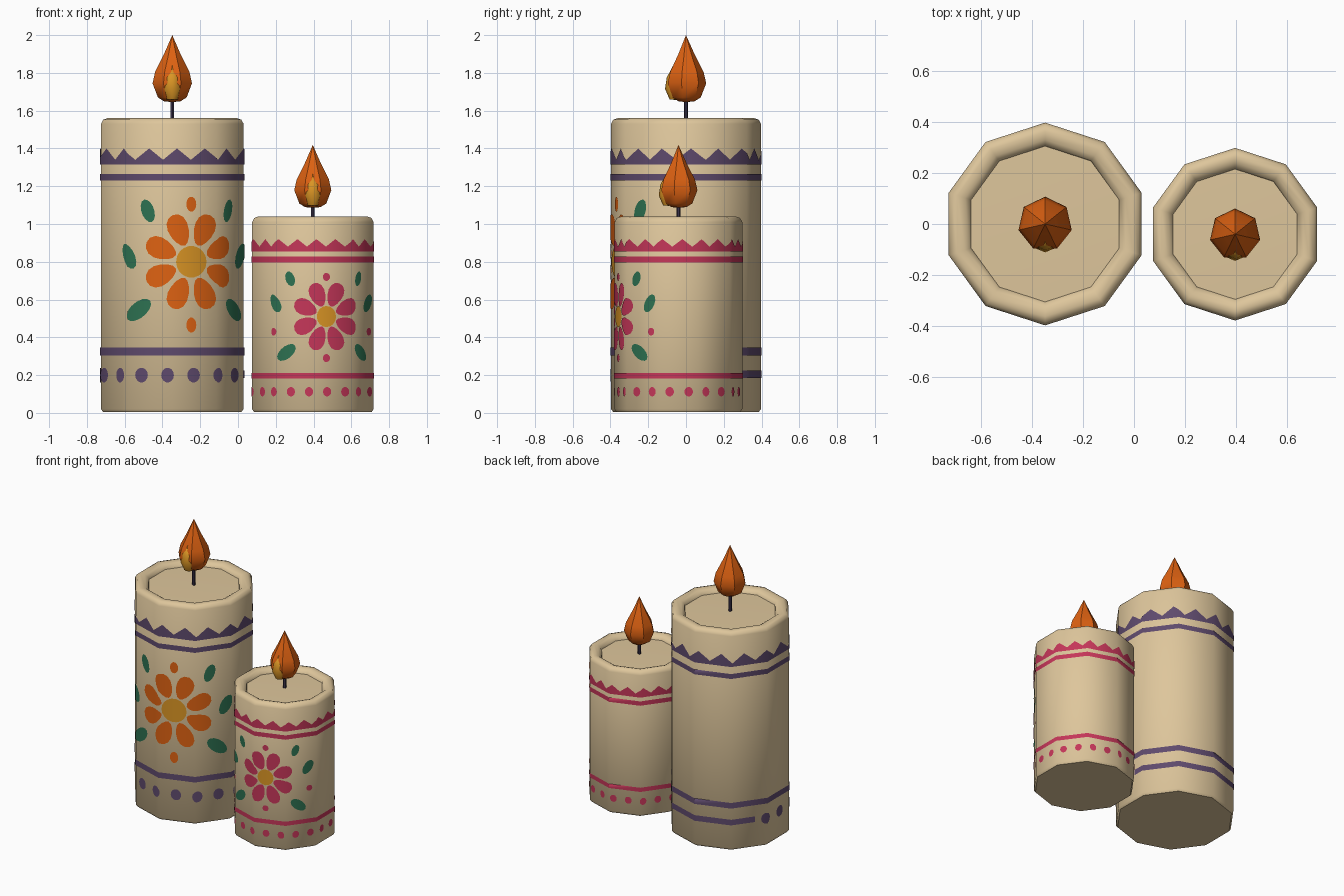
import bpy, bmesh, math
from mathutils import Vector

if "Cube" in bpy.data.objects:
    bpy.data.objects.remove(bpy.data.objects["Cube"])

N = 10  # sides of each candle


def mat(name, rgb):
    m = bpy.data.materials.new(name)
    m.diffuse_color = (*rgb, 1)
    m.use_nodes = True
    m.node_tree.nodes["Principled BSDF"].inputs["Base Color"].default_value = m.diffuse_color
    return m


CREAM = mat("cream_wax", (0.73, 0.565, 0.33))
ORANGE = mat("orange", (0.73, 0.122, 0.006))
YELLOW = mat("golden_yellow", (0.70, 0.30, 0.018))
PURPLE = mat("purple", (0.114, 0.069, 0.153))
PINK = mat("raspberry", (0.56, 0.037, 0.10))
GREEN = mat("leaf_green", (0.027, 0.168, 0.084))
WICK = mat("dark_wick", (0.04, 0.03, 0.065))


def finish(name, bm, material):
    me = bpy.data.meshes.new(name)
    bm.to_mesh(me)
    bm.free()
    ob = bpy.data.objects.new(name, me)
    bpy.context.collection.objects.link(ob)
    me.materials.append(material)
    me.shade_smooth()
    return ob


def lathe(name, profile, sides, cx, cy, material):
    """Turn a (radius, z) profile around a vertical axis."""
    bm = bmesh.new()
    rings = []
    for r, z in profile:
        rings.append([bm.verts.new((cx + r * math.cos(math.pi / 2 + math.tau * i / sides),
                                    cy + r * math.sin(math.pi / 2 + math.tau * i / sides), z))
                      for i in range(sides)])
    for a, b in zip(rings, rings[1:]):
        for i in range(sides):
            j = (i + 1) % sides
            bm.faces.new((a[i], a[j], b[j], b[i]))
    bmesh.ops.remove_doubles(bm, verts=bm.verts, dist=1e-5)
    bmesh.ops.recalc_face_normals(bm, faces=bm.faces)
    ob = finish(name, bm, material)
    ob.data.set_sharp_from_angle(angle=math.radians(46))
    return ob


# --- flat painted shapes, in (distance along the wall, height) ---
def oval(u, z, length, width, angle=0, n=14, egg=0.0):
    c, s = math.cos(angle), math.sin(angle)
    pts = []
    for i in range(n):
        t = math.tau * i / n
        a = math.cos(t) * length / 2
        b = math.sin(t) * width / 2 * (1 + egg * math.cos(t))
        pts.append((u + a * c - b * s, z + a * s + b * c))
    return pts


def rect(u0, u1, z0, z1):
    return [(u0, z0), (u1, z0), (u1, z1), (u0, z1)]


def zigzag(P, teeth, phase, z0, zlow, zhigh):
    h = P / teeth / 2
    out = []
    for k in range(teeth):
        p = phase + 2 * h * k
        out.append([(p - h, z0), (p, z0), (p, zhigh), (p - h, zlow)])
        out.append([(p, z0), (p + h, z0), (p + h, zlow), (p, zhigh)])
    return out


def petals(u, z, r0, r1, width):
    out = []
    for k in range(8):
        a = math.radians(22.5 + 45 * k)
        m = (r0 + r1) / 2
        out.append(oval(u + m * math.cos(a), z + m * math.sin(a), r1 - r0, width, a, egg=0.25))
    return out


def leaves(u, z, specs):
    """Mirrored leaves on both sides of a flower."""
    out = []
    for du, dz, ln, w, deg in specs:
        a = math.radians(deg)
        out.append(oval(u - du, z + dz, ln, w, a))
        out.append(oval(u + du, z + dz, ln, w, math.pi - a))
    return out


def paint(name, shapes, cx, cy, R, material):
    """Wrap flat shapes round the ten-sided wall as a thin skin."""
    s = 2 * R * math.sin(math.pi / N)
    bm = bmesh.new()
    for sh in shapes:
        bm.faces.new([bm.verts.new((u, 0, z)) for u, z in sh])
    for k in range(-N, 2 * N):
        bmesh.ops.bisect_plane(bm, geom=bm.verts[:] + bm.edges[:] + bm.faces[:],
                               plane_co=(k * s, 0, 0), plane_no=(1, 0, 0))

    def corner(k):
        a = -math.pi / 2 + math.tau * k / N
        return Vector((math.cos(a), math.sin(a), 0)) * (R + 0.004)

    for v in bm.verts:
        k = math.floor(v.co.x / s)
        p = corner(k).lerp(corner(k + 1), v.co.x / s - k)
        v.co = (cx + p.x, cy + p.y, v.co.z)
    ob = finish(name, bm, material)
    # shade like the round wall beneath
    ob.data.normals_split_custom_set_from_vertices(
        [Vector((v.co.x - cx, v.co.y - cy, 0)).normalized() for v in ob.data.vertices])


def candle(tag, cx, cy, R, Ri, H, fz, k):
    """Wax body with rounded rim, wick, flame and flame core."""
    lathe(tag + "_candle_body",
          [(0, 0.005), (R * 0.97, 0.005), (R, 0.02), (R, H - 0.03), (R - 0.012, H - 0.008),
           (R - 0.035, H), (Ri + 0.02, H - 0.006), (Ri, H - 0.02), (Ri - 0.005, H - 0.035),
           (0, H - 0.03)], N, cx, cy, CREAM)
    lathe(tag + "_wick", [(0, H - 0.04), (0.011, H - 0.04), (0.011, fz + 0.03), (0, fz + 0.03)],
          6, cx, cy, WICK)
    flame = [(0, 0), (0.045, 0.005), (0.078, 0.025), (0.107, 0.10), (0.093, 0.16),
             (0.047, 0.25), (0, 0.355)]
    core = [(0, 0.012), (0.03, 0.015), (0.054, 0.07), (0.045, 0.13), (0, 0.215)]
    lathe(tag + "_flame", [(r * k, fz + z * k) for r, z in flame], 7, cx, cy, ORANGE)
    lathe(tag + "_flame_core", [(r * k, fz + z * k) for r, z in core], 8, cx, cy - 0.057 * k, YELLOW)


# --- tall candle: purple borders, orange flower ---
T = (-0.348, 0.0, 0.397)
P = 20 * T[2] * math.sin(math.pi / N)
candle("tall", -0.348, 0.0, 0.397, 0.31, 1.56, 1.645, 1.0)
border = zigzag(P, 16, 0.026, 1.315, 1.34, 1.40)
border += [rect(-P / 2, P / 2, 1.23, 1.265), rect(-P / 2, P / 2, 0.305, 0.345)]
border += [oval(-0.026 + 0.1435 * i, 0.2, 0.07, 0.078) for i in range(-5, 5)]
border.append(rect(0.66, P - 0.82, 0.185, 0.225))  # dots merge to a stripe at the back
paint("tall_borders", border, *T, PURPLE)
fu, fz = 0.105, 0.80
paint("tall_flower_petals", petals(fu, fz, 0.092, 0.268, 0.112)
      + [oval(fu, fz + z, 0.055, 0.08) for z in (0.305, -0.335)], *T, ORANGE)
paint("tall_flower_centre", [oval(fu, fz, 0.168, 0.168, n=18)], *T, YELLOW)
paint("tall_leaves", leaves(fu, fz, [(0.24, 0.27, 0.125, 0.07, 110), (0.35, 0.03, 0.145, 0.075, 117),
                                     (0.29, -0.255, 0.16, 0.085, 38)]), *T, GREEN)

# --- short candle: raspberry borders and flower ---
S = (0.396, -0.04, 0.338)
P = 20 * S[2] * math.sin(math.pi / N)
candle("short", 0.396, -0.04, 0.338, 0.26, 1.04, 1.085, 0.94)
border = zigzag(P, 20, 0.02, 0.855, 0.88, 0.92)
border += [rect(-P / 2, P / 2, 0.797, 0.828), rect(-P / 2, P / 2, 0.182, 0.212)]
border += [oval(-0.021 + P / 21 * i, 0.112, 0.045, 0.05) for i in range(21)]
fu, fz = 0.075, 0.51
border += petals(fu, fz, 0.058, 0.19, 0.085)
border += [oval(fu + u, fz + z, 0.04, 0.042)
           for u, z in ((0, 0.21), (0, -0.22), (-0.295, -0.08), (0.295, -0.08))]
paint("short_borders_and_petals", border, *S, PINK)
paint("short_flower_centre", [oval(fu, fz, 0.106, 0.112, n=16)], *S, YELLOW)
paint("short_leaves", leaves(fu, fz, [(0.2, 0.2, 0.08, 0.05, 110), (0.285, 0.07, 0.105, 0.06, 122),
                                      (0.22, -0.19, 0.12, 0.065, 38)]), *S, GREEN)
